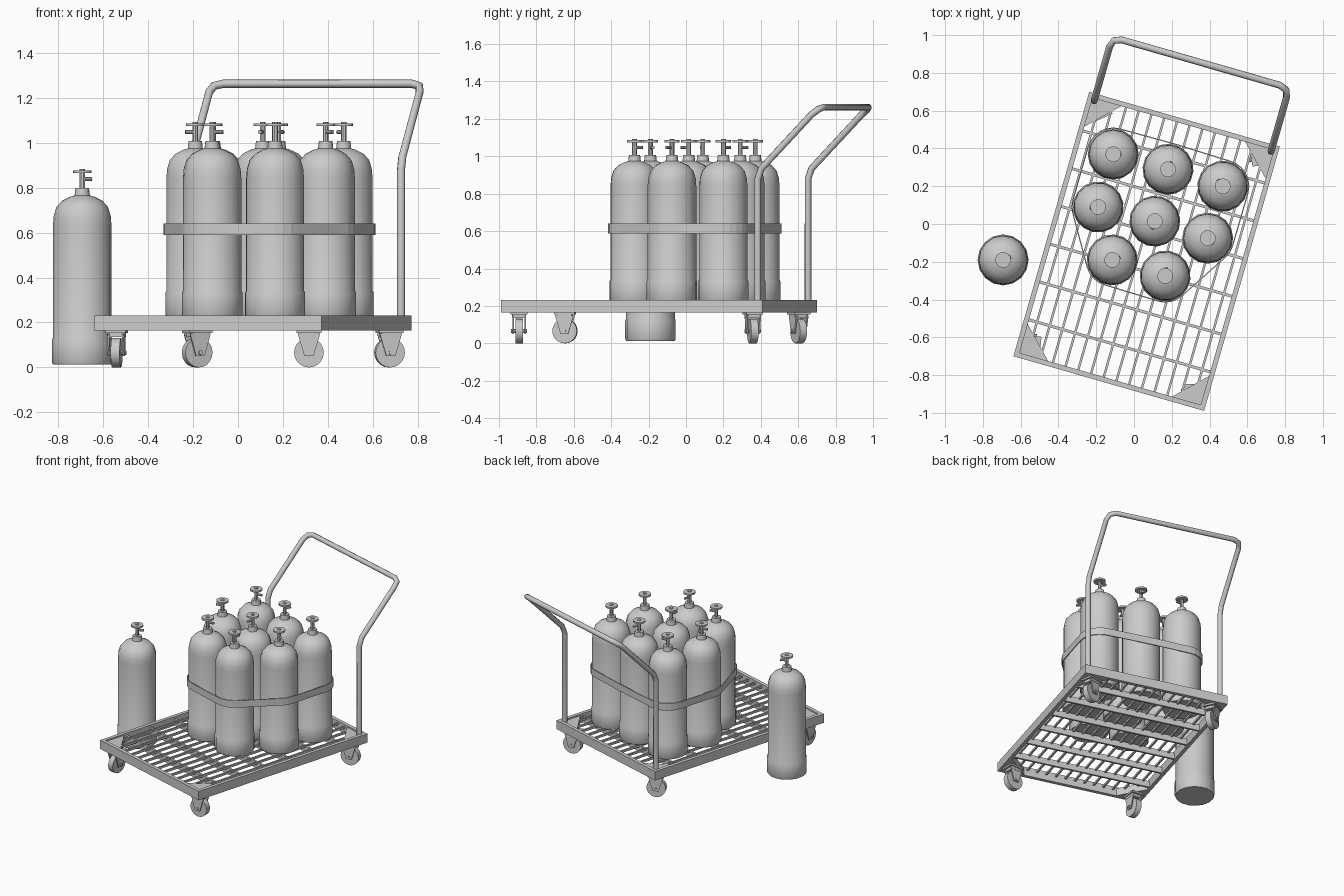
import bpy, bmesh
from math import sin, cos, pi, radians
from mathutils import Matrix, Vector

if "Cube" in bpy.data.objects:
    bpy.data.objects.remove(bpy.data.objects["Cube"])

# The cart is built square-on, then turned and moved into place
CART = Matrix.Translation((0.067, -0.145, 0)) @ Matrix.Rotation(radians(-16), 4, 'Z')
HX, HY = 0.525, 0.728          # half width and half length of the deck


def finish(name, bm, mat=None, smooth=False):
    bmesh.ops.recalc_face_normals(bm, faces=bm.faces)
    me = bpy.data.meshes.new(name)
    bm.to_mesh(me)
    bm.free()
    ob = bpy.data.objects.new(name, me)
    bpy.context.collection.objects.link(ob)
    ob.matrix_world = mat or Matrix()
    if smooth:
        bpy.ops.object.select_all(action='DESELECT')
        ob.select_set(True)
        bpy.context.view_layer.objects.active = ob
        bpy.ops.object.shade_smooth_by_angle(angle=radians(40))
    return ob


def box(bm, c, s, m=Matrix()):
    mat = m @ Matrix.Translation(c) @ Matrix.Diagonal((*s, 1))
    bmesh.ops.create_cube(bm, size=1, matrix=mat)


def rod(bm, c, r, depth, axis='Z', sides=12, m=Matrix()):
    turn = {'X': Matrix.Rotation(pi / 2, 4, 'Y'), 'Y': Matrix.Rotation(pi / 2, 4, 'X'), 'Z': Matrix()}[axis]
    bmesh.ops.create_cone(bm, cap_ends=True, segments=sides, radius1=r, radius2=r, depth=depth,
                          matrix=m @ Matrix.Translation(c) @ turn)


def lathe(bm, profile, sides=16):
    rings = [[bm.verts.new((r * cos(2 * pi * i / sides), r * sin(2 * pi * i / sides), z))
              for i in range(sides)] for r, z in profile]
    for a, b in zip(rings, rings[1:]):
        for i in range(sides):
            j = (i + 1) % sides
            bm.faces.new((a[i], a[j], b[j], b[i]))
    bm.faces.new(rings[0])
    bm.faces.new(rings[-1])


# Deck rim
bm = bmesh.new()
for s in (-1, 1):
    box(bm, (s * (HX - 0.013), 0, 0.198), (0.026, 2 * HY, 0.066))
    box(bm, (0, s * (HY - 0.013), 0.198), (2 * HX - 0.052, 0.026, 0.066))
finish("deck_frame", bm, CART)

# Deck grating: thin lengthwise bars over deeper cross bars
bm = bmesh.new()
n = 15
for i in range(1, n):
    box(bm, (-HX + 2 * HX * i / n, 0, 0.212), (0.012, 2 * HY - 0.05, 0.015))
finish("deck_slats", bm, CART)
bm = bmesh.new()
for i in range(1, 7):
    box(bm, (0, -HY + 2 * HY * i / 7, 0.192), (2 * HX - 0.05, 0.015, 0.045))
finish("deck_cross_bars", bm, CART)

# Corner plates
bm = bmesh.new()
for sx in (-1, 1):
    for sy in (-1, 1):
        x, y, d = sx * (HX - 0.02), sy * (HY - 0.02), 0.17
        tri = [(x, y), (x - sx * d, y), (x, y - sy * d)]
        lo, hi = [[bm.verts.new((*p, z)) for p in tri] for z in (0.166, 0.221)]
        bm.faces.new(lo)
        bm.faces.new(hi)
        for i in range(3):
            j = (i + 1) % 3
            bm.faces.new((lo[i], lo[j], hi[j], hi[i]))
finish("corner_plates", bm, CART)

# Swivel casters, each turned its own way
for name, sx, sy, ang in (("front_left", -1, -1, 100), ("front_right", 1, -1, 16),
                          ("back_left", -1, 1, 40), ("back_right", 1, 1, 26)):
    m = CART @ Matrix.Translation((sx * 0.445, sy * 0.65, 0)) @ Matrix.Rotation(radians(ang), 4, 'Z')
    bm = bmesh.new()
    rod(bm, (0, 0, 0.066), 0.066, 0.04, 'Y', 20)
    finish(name + "_wheel", bm, m, True)
    bm = bmesh.new()
    box(bm, (0, 0, 0.16), (0.11, 0.09, 0.012))
    box(bm, (0, 0, 0.145), (0.08, 0.076, 0.018))
    for s in (-1, 1):
        outline = [(-0.05, 0.15), (0.05, 0.15), (0.02, 0.05), (-0.02, 0.05)]
        a, b = [[bm.verts.new((x, s * t, z)) for x, z in outline] for t in (0.028, 0.036)]
        bm.faces.new(a)
        bm.faces.new(b)
        for i in range(4):
            j = (i + 1) % 4
            bm.faces.new((a[i], a[j], b[j], b[i]))
    rod(bm, (0, 0, 0.066), 0.01, 0.085, 'Y', 8)
    finish(name + "_caster_fork", bm, m)

# Push handle: a bent tube
half = [(0.487, 0.69, 0.17), (0.487, 0.69, 0.88), (0.487, 0.71, 0.935),
        (0.487, 0.99, 1.225), (0.475, 1.025, 1.252), (0.435, 1.04, 1.262)]
path = [(-x, y, z) for x, y, z in half] + half[::-1]
cu = bpy.data.curves.new("push_handle", 'CURVE')
cu.dimensions = '3D'
cu.bevel_depth = 0.0185
cu.bevel_resolution = 2
cu.use_fill_caps = True
sp = cu.splines.new('POLY')
sp.points.add(len(path) - 1)
for p, co in zip(sp.points, path):
    p.co = (*co, 1)
handle = bpy.data.objects.new("push_handle", cu)
bpy.context.collection.objects.link(handle)
handle.matrix_world = CART


# Gas bottle: foot ring, body with domed shoulder, valve with hand wheel
def gas_bottle(name, x, y, z, turn):
    m = Matrix.Translation((x, y, z)) @ Matrix.Rotation(turn, 4, 'Z')
    bm = bmesh.new()
    lathe(bm, [(0.13, 0), (0.135, 0.01), (0.135, 0.11), (0.13, 0.12), (0.13, 0.62), (0.127, 0.66),
               (0.115, 0.7), (0.09, 0.728), (0.055, 0.746), (0.034, 0.752), (0.03, 0.785)])
    finish(name, bm, m, True)
    bm = bmesh.new()
    rod(bm, (0, 0, 0.825), 0.013, 0.09, sides=8)
    rod(bm, (0.02, 0, 0.825), 0.009, 0.05, 'X', 8)
    rod(bm, (0, 0, 0.858), 0.042, 0.012, sides=12)
    finish(name + "_valve", bm, m, True)


spots = [(-0.11, 0.37), (0.18, 0.29), (0.47, 0.2), (-0.19, 0.09), (0.11, 0.015),
         (0.39, -0.075), (-0.115, -0.19), (0.165, -0.275)]
for i, (x, y) in enumerate(spots):
    gas_bottle(f"gas_bottle_{i + 1}", x, y, 0.222, i * 1.1)
gas_bottle("loose_gas_bottle", -0.693, -0.19, 0.013, 0.4)

# Strap stretched round the outside of the bottles
bm = bmesh.new()
for x, y in spots:
    for k in range(24):
        a = 2 * pi * k / 24
        bm.verts.new((x + 0.135 * cos(a), y + 0.135 * sin(a), 0))
pts = sorted((v.co.x, v.co.y) for v in bm.verts)
bm.free()


def chain(points):
    out = []
    for p in points:
        while len(out) > 1 and ((out[-1][0] - out[-2][0]) * (p[1] - out[-2][1])
                                - (out[-1][1] - out[-2][1]) * (p[0] - out[-2][0])) <= 1e-7:
            out.pop()
        out.append(p)
    return out[:-1]


hull = chain(pts) + chain(pts[::-1])
bm = bmesh.new()
lo, hi = [[bm.verts.new((*p, z)) for p in hull] for z in (0.588, 0.64)]
for i in range(len(hull)):
    j = (i + 1) % len(hull)
    bm.faces.new((lo[i], lo[j], hi[j], hi[i]))
strap = finish("strap", bm)
mod = strap.modifiers.new("thickness", 'SOLIDIFY')
mod.thickness = 0.006
mod.offset = 1
